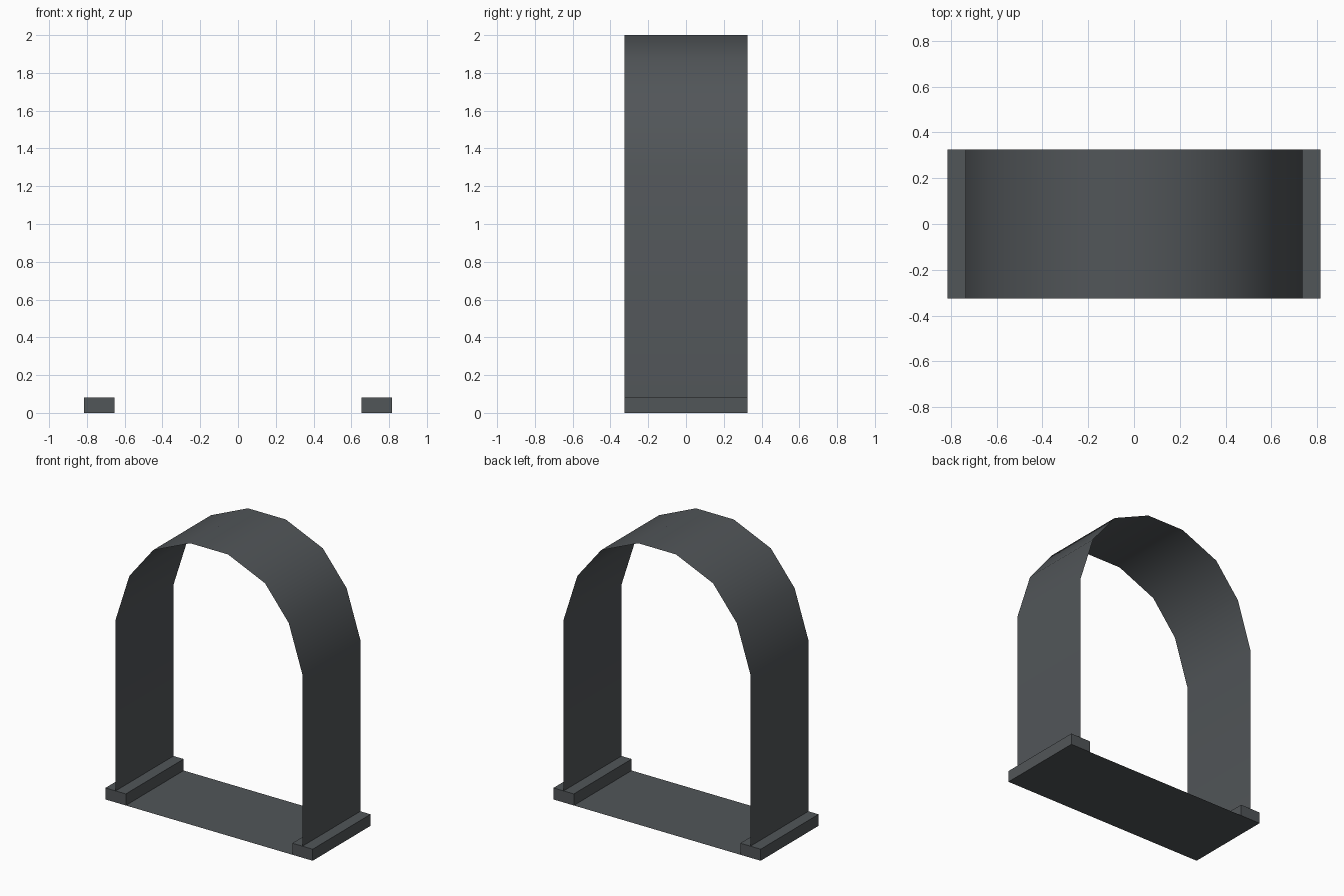
import bpy, bmesh

if "Cube" in bpy.data.objects:
    bpy.data.objects.remove(bpy.data.objects["Cube"])

mat = bpy.data.materials.new("dark grey")
mat.diffuse_color = (0.083, 0.092, 0.099, 1)
mat.use_nodes = True
mat.node_tree.nodes["Principled BSDF"].inputs["Base Color"].default_value = mat.diffuse_color
D = 0.325       # half depth
CURB_H = 0.082


def finish(name, bm):
    me = bpy.data.meshes.new(name)
    bm.to_mesh(me)
    bm.free()
    me.materials.append(mat)
    ob = bpy.data.objects.new(name, me)
    bpy.context.collection.objects.link(ob)
    return ob


def sheet(name, profile, smooth=False):
    """Thin surface: an x-z profile swept from front to back."""
    bm = bmesh.new()
    rows = [[bm.verts.new((x, y, z)) for x, z in profile] for y in (-D, D)]
    for i in range(len(profile) - 1):
        f = bm.faces.new((rows[0][i], rows[0][i + 1], rows[1][i + 1], rows[1][i]))
        f.smooth = smooth
    return finish(name, bm)


def box(name, x0, x1, z0, z1):
    bm = bmesh.new()
    bmesh.ops.create_cube(bm, size=1)
    for v in bm.verts:
        v.co = ((x0 + x1) / 2 + v.co.x * (x1 - x0), v.co.y * 2 * D,
                (z0 + z1) / 2 + v.co.z * (z1 - z0))
    return finish(name, bm)


# arch: straight walls and a seven-sided vault, mirrored about x = 0
half = [(0.735, CURB_H), (0.735, 1.30), (0.627, 1.64), (0.44, 1.873), (0.149, 2.0)]
left = [(-x, z) for x, z in half]
sheet("arch_shell", left + half[::-1], smooth=True)

# floor between the curbs
sheet("floor", [(-0.655, 0), (0.655, 0)])

# curbs carrying the walls
box("left_curb", -0.815, -0.655, 0, CURB_H)
box("right_curb", 0.655, 0.815, 0, CURB_H)
